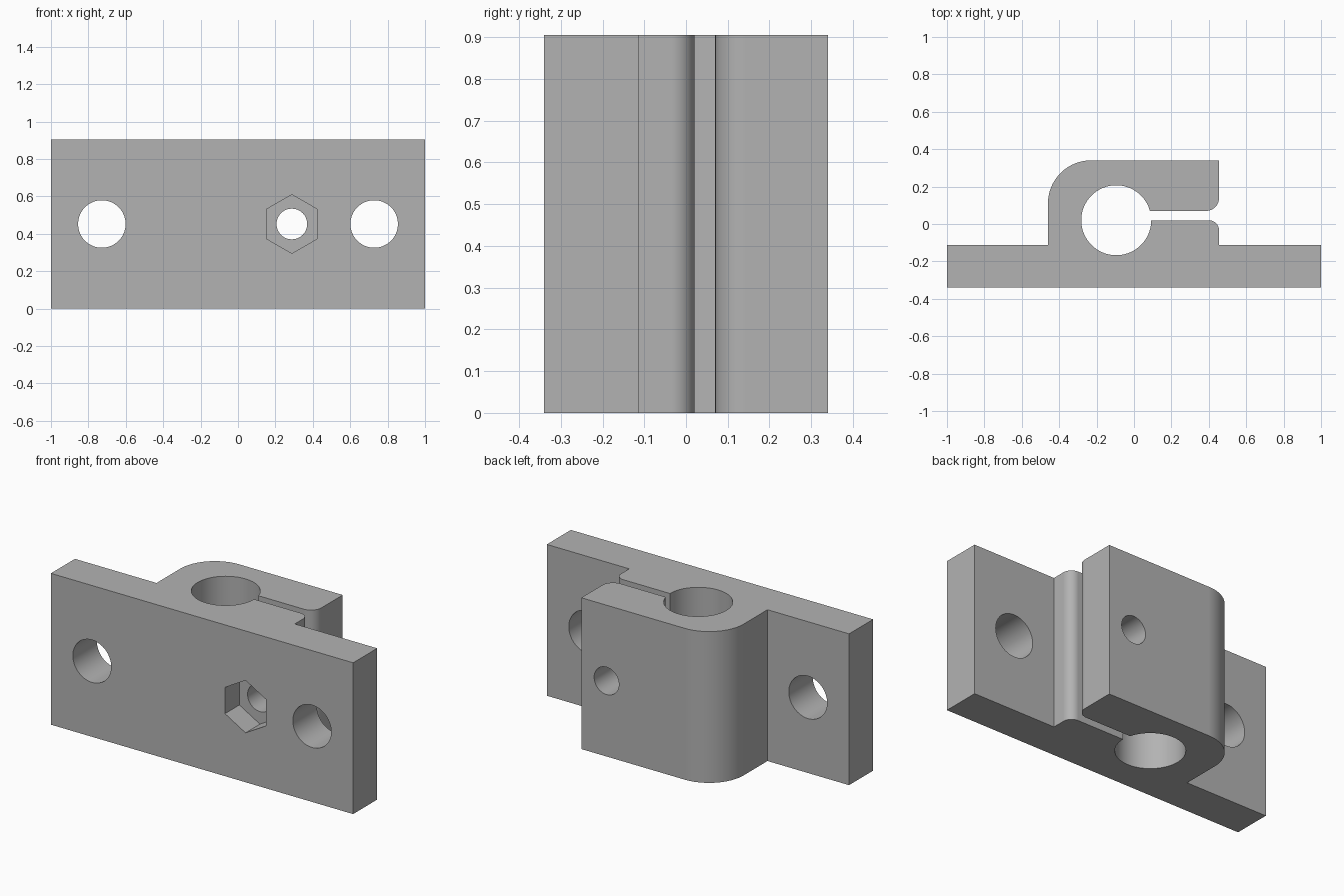
import bpy
import bmesh
from math import asin, cos, sin, pi, radians
from mathutils import Matrix

cube = bpy.data.objects.get("Cube")
if cube:
    bpy.data.objects.remove(cube, do_unlink=True)

HEIGHT = 0.905
HALF_DEPTH = 0.34
MID = HEIGHT / 2
SIDE = 0.455          # open end of the clamp
BORE = (-0.095, 0.02)
BORE_R = 0.187
SLOT_LOW, SLOT_HIGH = 0.02, 0.07

grey = bpy.data.materials.new("plain_grey")
grey.use_nodes = True
colour = (0.45, 0.45, 0.45, 1)
grey.diffuse_color = colour
grey.node_tree.nodes["Principled BSDF"].inputs["Base Color"].default_value = colour


def arc(cx, cy, r, start, end, steps):
    """Points on an arc, angles in radians."""
    angles = [start + (end - start) * i / steps for i in range(steps + 1)]
    return [(cx + r * cos(a), cy + r * sin(a)) for a in angles]


def make_object(name, bm):
    mesh = bpy.data.meshes.new(name)
    bm.to_mesh(mesh)
    bm.free()
    mesh.materials.append(grey)
    obj = bpy.data.objects.new(name, mesh)
    bpy.context.collection.objects.link(obj)
    return obj


def cutter(name, x, radius, y0, y1, sides, spin=0):
    """Prism along y, used to cut a hole."""
    bm = bmesh.new()
    place = (Matrix.Translation((x, (y0 + y1) / 2, MID))
             @ Matrix.Rotation(pi / 2, 4, "X") @ Matrix.Rotation(spin, 4, "Z"))
    bmesh.ops.create_cone(bm, cap_ends=True, segments=sides, radius1=radius,
                          radius2=radius, depth=y1 - y0, matrix=place)
    obj = make_object(name, bm)
    obj.hide_render = True
    return obj


# Outline of plate, clamp, bore and slot as one closed profile
slot_angle = asin((SLOT_HIGH - BORE[1]) / BORE_R)
outline = [(-1, -HALF_DEPTH), (1, -HALF_DEPTH), (1, -0.113), (SIDE, -0.113)]
outline += arc(SIDE - 0.055, SLOT_LOW - 0.055, 0.055, 0, pi / 2, 12)
outline += arc(*BORE, BORE_R, 0, slot_angle - 2 * pi, 72)
outline += arc(SIDE - 0.07, SLOT_HIGH + 0.07, 0.07, -pi / 2, 0, 12)
outline += [(SIDE, HALF_DEPTH)]
outline += arc(-0.23, HALF_DEPTH - 0.23, 0.23, pi / 2, pi, 24)
outline += [(-0.46, -0.113), (-1, -0.113)]

bm = bmesh.new()
base = bm.faces.new([bm.verts.new((x, y, 0)) for x, y in outline])
raised = bmesh.ops.extrude_face_region(bm, geom=[base], use_keep_orig=True)
bmesh.ops.translate(bm, vec=(0, 0, HEIGHT),
                    verts=[v for v in raised["geom"] if isinstance(v, bmesh.types.BMVert)])
bmesh.ops.recalc_face_normals(bm, faces=bm.faces[:])
bracket = make_object("clamp_bracket", bm)

# Mounting holes, clamping screw hole and hexagonal nut pocket
cutters = [cutter("mount_hole_" + name, x, 0.127, -0.5, 0, 64)
           for name, x in (("right", -0.728), ("left", 0.728))]
cutters.append(cutter("screw_hole", 0.288, 0.082, -0.5, 0.5, 48))
cutters.append(cutter("nut_pocket", 0.288, 0.157, -0.5, -HALF_DEPTH + 0.136, 6))

# Point the pocket's corners up and down
pocket = cutters[-1].data
if max(v.co.z for v in pocket.vertices) - MID < 0.15:
    pocket.transform(Matrix.Translation((0.288, 0, MID))
                     @ Matrix.Rotation(radians(30), 4, "Y")
                     @ Matrix.Translation((-0.288, 0, -MID)))

bpy.ops.object.select_all(action="DESELECT")
bpy.context.view_layer.objects.active = bracket
bracket.select_set(True)
for tool in cutters:
    cut = bracket.modifiers.new(tool.name, "BOOLEAN")
    cut.operation = "DIFFERENCE"
    cut.solver = "EXACT"
    cut.object = tool
    bpy.ops.object.modifier_apply(modifier=cut.name)
    bpy.data.objects.remove(tool, do_unlink=True)

# Smooth curves, crisp edges and even shading on the flats
bpy.ops.object.shade_smooth_by_angle(angle=radians(30))
weighted = bracket.modifiers.new("flat_shading", "WEIGHTED_NORMAL")
weighted.keep_sharp = True
